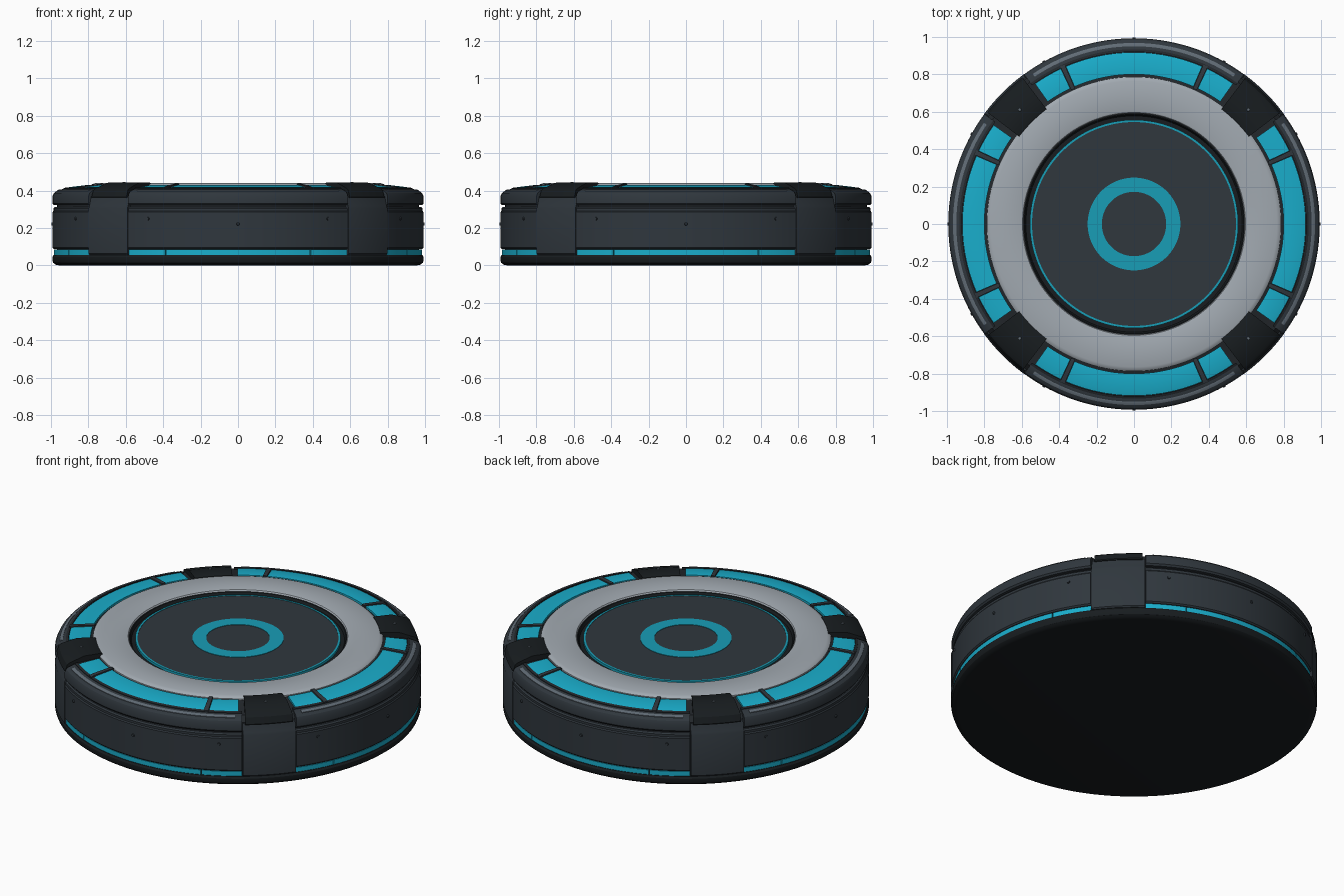
import bpy, bmesh
from math import sin, cos, radians, ceil
from mathutils import Matrix, Vector

if "Cube" in bpy.data.objects:
    bpy.data.objects.remove(bpy.data.objects["Cube"])


def material(name, r, g, b):
    m = bpy.data.materials.new(name)
    m.diffuse_color = (r, g, b, 1)
    m.use_nodes = True
    m.node_tree.nodes["Principled BSDF"].inputs["Base Color"].default_value = m.diffuse_color
    return m


SLATE = material("slate", 0.029, 0.038, 0.047)
DARK = material("dark", 0.016, 0.020, 0.024)
BLACK = material("black", 0.009, 0.012, 0.014)
CYAN = material("cyan", 0.010, 0.42, 0.60)
TEAL = material("teal", 0.009, 0.34, 0.47)
SILVER = material("silver", 0.36, 0.40, 0.44)
TRIM = material("trim", 0.12, 0.15, 0.18)


def finish(name, bm, mat, angle=28):
    bmesh.ops.remove_doubles(bm, verts=bm.verts, dist=1e-5)
    bmesh.ops.recalc_face_normals(bm, faces=bm.faces)
    mesh = bpy.data.meshes.new(name)
    bm.to_mesh(mesh)
    bm.free()
    mesh.materials.append(mat)
    ob = bpy.data.objects.new(name, mesh)
    bpy.context.collection.objects.link(ob)
    bpy.ops.object.select_all(action='DESELECT')
    ob.select_set(True)
    bpy.context.view_layer.objects.active = ob
    bpy.ops.object.shade_smooth_by_angle(angle=radians(angle))
    return ob


def sweep(bm, profile, start, end):
    """Revolve a closed (radius, z) profile between two angles in degrees."""
    full = end - start >= 360
    n = max(2, ceil((end - start) / 2.25))
    rows = []
    for i in range(n if full else n + 1):
        a = radians(start + (end - start) * i / n)
        rows.append([bm.verts.new((r * cos(a), r * sin(a), z)) for r, z in profile])
    count = len(profile)
    for i in range(n):
        p, q = rows[i], rows[(i + 1) % len(rows)]
        for j in range(count):
            k = (j + 1) % count
            if profile[j][0] == 0 and profile[k][0] == 0:
                continue
            if profile[j][0] == 0:
                bm.faces.new((p[j], q[k], p[k]))
            elif profile[k][0] == 0:
                bm.faces.new((p[j], q[j], p[k]))
            else:
                bm.faces.new((p[j], q[j], q[k], p[k]))
    if not full:
        bm.faces.new(rows[0])
        bm.faces.new(rows[-1])


def ring(name, profile, mat):
    bm = bmesh.new()
    sweep(bm, profile, 0, 360)
    return finish(name, bm, mat)


def quarters(name, profile, mat, spans):
    """Repeat partial sweeps, given as angle spans, in all four quarters."""
    bm = bmesh.new()
    for q in range(0, 360, 90):
        for a, b in spans:
            sweep(bm, profile, q + a, q + b)
    return finish(name, bm, mat)


def flat_ring(name, r0, r1, z0, z1, mat):
    return ring(name, [(r0, z0), (r1, z0), (r1, z1), (r0, z1)], mat)


# Base plate and hidden core
ring("base_plate", [(0, 0), (.955, 0), (.975, .004), (.988, .014), (.993, .028),
                    (.993, .045), (.986, .056), (0, .056)], BLACK)
ring("core", [(0, .05), (.968, .05), (.968, .37), (.94, .403), (.79, .418),
              (.78, .422), (.592, .422), (.588, .402), (0, .402)], DARK)

# Side panels, shoulders and lower light strip
PANEL = [(-36.3, 36.3)]
quarters("side_panel", [(.95, .087), (.985, .087), (.992, .095), (.992, .285),
                        (.987, .292), (.987, .305), (.98, .313), (.95, .313)], SLATE, PANEL)
quarters("shoulder", [(.92, .322), (.985, .322), (.993, .332), (.993, .368), (.985, .386),
                      (.972, .396), (.955, .403), (.935, .409), (.92, .409)], SLATE, PANEL)
quarters("shoulder_trim", [(.95, .395), (.968, .395), (.968, .401), (.958, .406), (.95, .407)],
         TRIM, [(-34, 34)])
SPLIT = [(-36.3, -23.4), (-23.1, 23.1), (23.4, 36.3)]
quarters("lower_light", [(.955, .057), (.984, .057), (.984, .084), (.955, .084)], CYAN, SPLIT)

# Upper light ring with frames and dividers
quarters("upper_light", [(.80, .40), (.918, .40), (.918, .414), (.90, .419), (.806, .430), (.80, .429)],
         CYAN, [(-35.2, -25.2), (-23.4, 23.4), (25.2, 35.2)])
quarters("light_divider", [(.79, .40), (.932, .40), (.932, .418), (.915, .424), (.80, .437), (.79, .436)],
         SLATE, [(-25.1, -23.5), (23.5, 25.1)])
quarters("light_frame", [(.92, .395), (.934, .395), (.934, .412), (.92, .417)], DARK, PANEL)

# Silver deck ring
ring("deck_ring", [(.592, .41), (.787, .41), (.787, .428), (.780, .434), (.764, .440),
                   (.604, .440), (.596, .437), (.592, .431)], SILVER)

# Recessed centre pad with light rings
ring("pad_collar", [(.556, .40), (.592, .40), (.592, .428), (.586, .428), (.578, .412), (.556, .412)], BLACK)
flat_ring("pad_edge_light", .545, .557, .40, .426, TEAL)
ring("centre_pad", [(0, .40), (.546, .40), (.546, .424), (0, .424)], SLATE)
flat_ring("pad_light", .172, .248, .415, .4265, TEAL)

# Four brackets and their top caps
quarters("bracket", [(.93, .057), (.988, .057), (.994, .064), (.994, .305), (.988, .318),
                     (.976, .368), (.93, .368)], SLATE, [(36.5, 53.5)])
quarters("bracket_cap", [(.772, .40), (.90, .36), (.983, .36), (.985, .366), (.972, .402),
                         (.960, .412), (.875, .442), (.780, .444), (.772, .440)],
         BLACK, [(37.3, 52.7)])


# Rivets on the side panels and caps
def rivets(name, angles, r, z, direction, mat):
    bm = bmesh.new()
    for a in angles:
        turn = Matrix.Rotation(radians(a), 4, 'Z')
        tilt = Vector(direction).to_track_quat('Z', 'Y').to_matrix().to_4x4()
        bmesh.ops.create_cone(bm, cap_ends=True, segments=10, radius1=.010, radius2=.007, depth=.010,
                              matrix=turn @ Matrix.Translation((r, 0, z)) @ tilt)
    return finish(name, bm, mat)


rivets("panel_rivets", [q + d for q in range(0, 360, 90) for d in (-29, 29)], .993, .25, (1, 0, 0), SLATE)
rivets("panel_centre_rivets", range(0, 360, 90), .993, .222, (1, 0, 0), SLATE)
rivets("cap_rivets", range(45, 360, 90), .863, .442, (0, 0, 1), TRIM)
